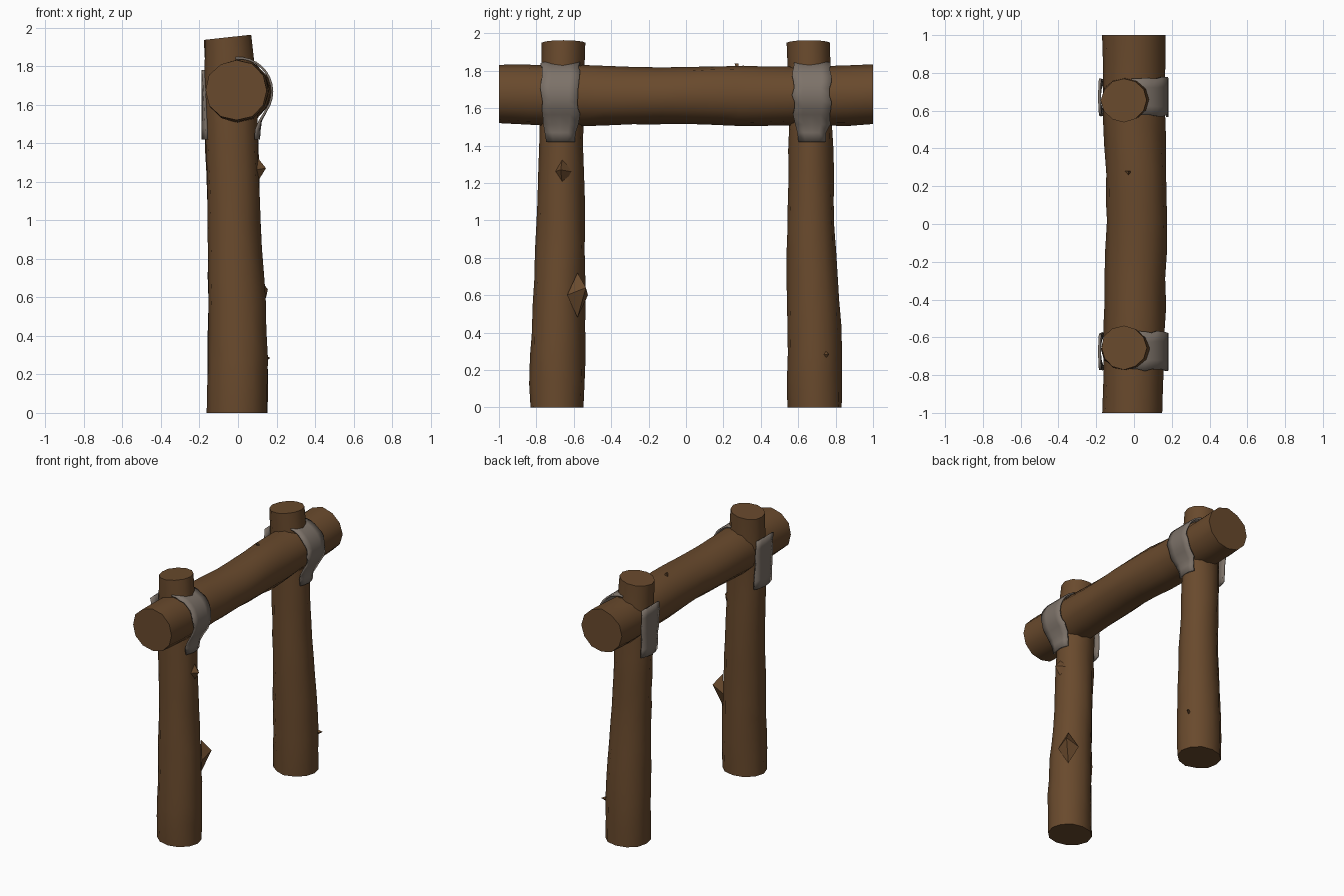
import bpy, bmesh, math, random
from mathutils import Vector

if "Cube" in bpy.data.objects:
    bpy.data.objects.remove(bpy.data.objects["Cube"])

random.seed(4)


def material(name, rgb):
    m = bpy.data.materials.new(name)
    m.diffuse_color = (*rgb, 1)
    m.use_nodes = True
    m.node_tree.nodes["Principled BSDF"].inputs["Base Color"].default_value = m.diffuse_color
    return m


WOOD = material("brown wood", (0.141, 0.068, 0.026))
CLOTH = material("grey cloth", (0.205, 0.170, 0.142))


def finish(name, bm, mat, angle=40):
    bmesh.ops.recalc_face_normals(bm, faces=bm.faces)
    me = bpy.data.meshes.new(name)
    bm.to_mesh(me)
    bm.free()
    me.materials.append(mat)
    ob = bpy.data.objects.new(name, me)
    bpy.context.collection.objects.link(ob)
    bpy.ops.object.select_all(action='DESELECT')
    ob.select_set(True)
    bpy.context.view_layer.objects.active = ob
    bpy.ops.object.shade_smooth_by_angle(angle=math.radians(angle))
    return ob


def sample(stations, t):
    for a, b in zip(stations, stations[1:]):
        if t <= b[0]:
            f = (t - a[0]) / (b[0] - a[0])
            return [p + (q - p) * f for p, q in zip(a[1:], b[1:])]
    return stations[-1][1:]


def log(name, stations, place, rings, sides=12, noise=0.035):
    """Rough log: each station is (t, u_min, u_max, v_min, v_max)."""
    bm = bmesh.new()
    t0, t1 = stations[0][0], stations[-1][0]
    loops = []
    for i in range(rings + 1):
        t = t0 + (t1 - t0) * i / rings
        u0, u1, v0, v1 = sample(stations, t)
        loop = []
        for k in range(sides):
            a = math.tau * k / sides
            r = 1 + random.uniform(-noise, noise * 0.6)
            u = (u0 + u1) / 2 + (u1 - u0) / 2 * r * math.cos(a)
            v = (v0 + v1) / 2 + (v1 - v0) / 2 * r * math.sin(a)
            jog = random.uniform(-0.025, 0.025) if 0 < i < rings else 0
            loop.append(bm.verts.new(place(u, v, t + jog)))
        loops.append(loop)
    for a, b in zip(loops, loops[1:]):
        for k in range(sides):
            j = (k + 1) % sides
            bm.faces.new((a[k], a[j], b[j], b[k]))
    bm.faces.new(loops[0])
    bm.faces.new(loops[-1])
    return finish(name, bm, WOOD)


def strip(name, path, thick, y_mid):
    """Cloth strip; each path point is (x, z, half_width, edge curl in x)."""
    bm = bmesh.new()
    rows = []
    for x, z, half, curl in path:
        h0, h1 = (half + random.uniform(-0.007, 0.007) for _ in range(2))
        row = []
        for k in range(5):
            s = k / 2 - 1
            y = y_mid + s * (h0 if s < 0 else h1)
            row.append(bm.verts.new((x + curl * s * s, y, z)))
        rows.append(row)
    for a, b in zip(rows, rows[1:]):
        for k in range(4):
            bm.faces.new((a[k], a[k + 1], b[k + 1], b[k]))
    ob = finish(name, bm, CLOTH)
    mod = ob.modifiers.new("thickness", 'SOLIDIFY')
    mod.thickness = thick
    mod.offset = 0


def splinter(name, base, tip, half):
    """Broken twig: a small pointed wedge set into the bark."""
    bm = bmesh.new()
    b, t = Vector(base), Vector(tip)
    side = (t - b).cross(Vector((0, 0, 1))).normalized() * half * 0.6
    ring = [bm.verts.new(p) for p in (b + side, b + Vector((0, 0, half)),
                                      b - side, b - Vector((0, 0, half)))]
    top = bm.verts.new(t)
    for k in range(4):
        bm.faces.new((ring[k], ring[(k + 1) % 4], top))
    bm.faces.new(ring)
    finish(name, bm, WOOD, 30)


# Posts: z, x range, y range measured outwards from the middle
POST = [(0, -0.16, 0.155, 0.545, 0.835), (0.2, -0.158, 0.155, 0.54, 0.838),
        (0.6, -0.158, 0.145, 0.54, 0.82), (1.0, -0.156, 0.115, 0.54, 0.795),
        (1.45, -0.172, 0.105, 0.55, 0.785), (1.8, -0.175, 0.085, 0.545, 0.775),
        (1.95, -0.175, 0.068, 0.54, 0.77)]

for label, s in (("front", -1), ("back", 1)):
    def place_post(x, y, z, s=s):
        if z > 1.94:                      # slanted cut on top
            z += 0.11 * (x + 0.05)
        return (x, s * y, z)
    log(label + "_post", POST, place_post, 14)

    # Cloth binding over the beam, with a flap hanging onto the post
    arc = []
    for k in range(12):
        a = math.radians(95 - 130 * k / 11)
        arc.append((0.003 + 0.174 * math.cos(a), 1.668 + 0.174 * math.sin(a), 0.1, 0))
    arc += [(0.118, 1.515, 0.092, -0.005), (0.112, 1.47, 0.078, -0.018),
            (0.108, 1.42, 0.07, -0.018)]
    strip(label + "_binding", arc, 0.012, s * 0.673)
    back = [(-0.183, 1.42 + 0.06 * k, 0.095, 0.022 - 0.003 * k) for k in range(7)]
    strip(label + "_binding_back", back, 0.014, s * 0.673)

# Cross beam: y, x range, z range
BEAM = [(-1, -0.17, 0.155, 1.515, 1.832), (-0.6, -0.162, 0.165, 1.502, 1.83),
        (-0.2, -0.152, 0.172, 1.513, 1.815), (0, -0.147, 0.178, 1.515, 1.818),
        (0.3, -0.15, 0.174, 1.503, 1.83), (0.6, -0.168, 0.166, 1.51, 1.822),
        (0.8, -0.17, 0.166, 1.496, 1.822), (1, -0.17, 0.166, 1.512, 1.832)]
log("cross_beam", BEAM, lambda x, z, y: (x, y, z), 14)

# Broken twigs and bark bumps
splinter("front_upper_twig", (0.09, -0.66, 1.26), (0.145, -0.67, 1.27), 0.08)
splinter("front_lower_twig", (0.10, -0.58, 0.6), (0.155, -0.535, 0.64), 0.12)
splinter("back_twig", (0.10, 0.73, 0.28), (0.168, 0.765, 0.285), 0.04)
splinter("beam_twig", (-0.03, 0.28, 1.81), (-0.03, 0.26, 1.838), 0.03)
